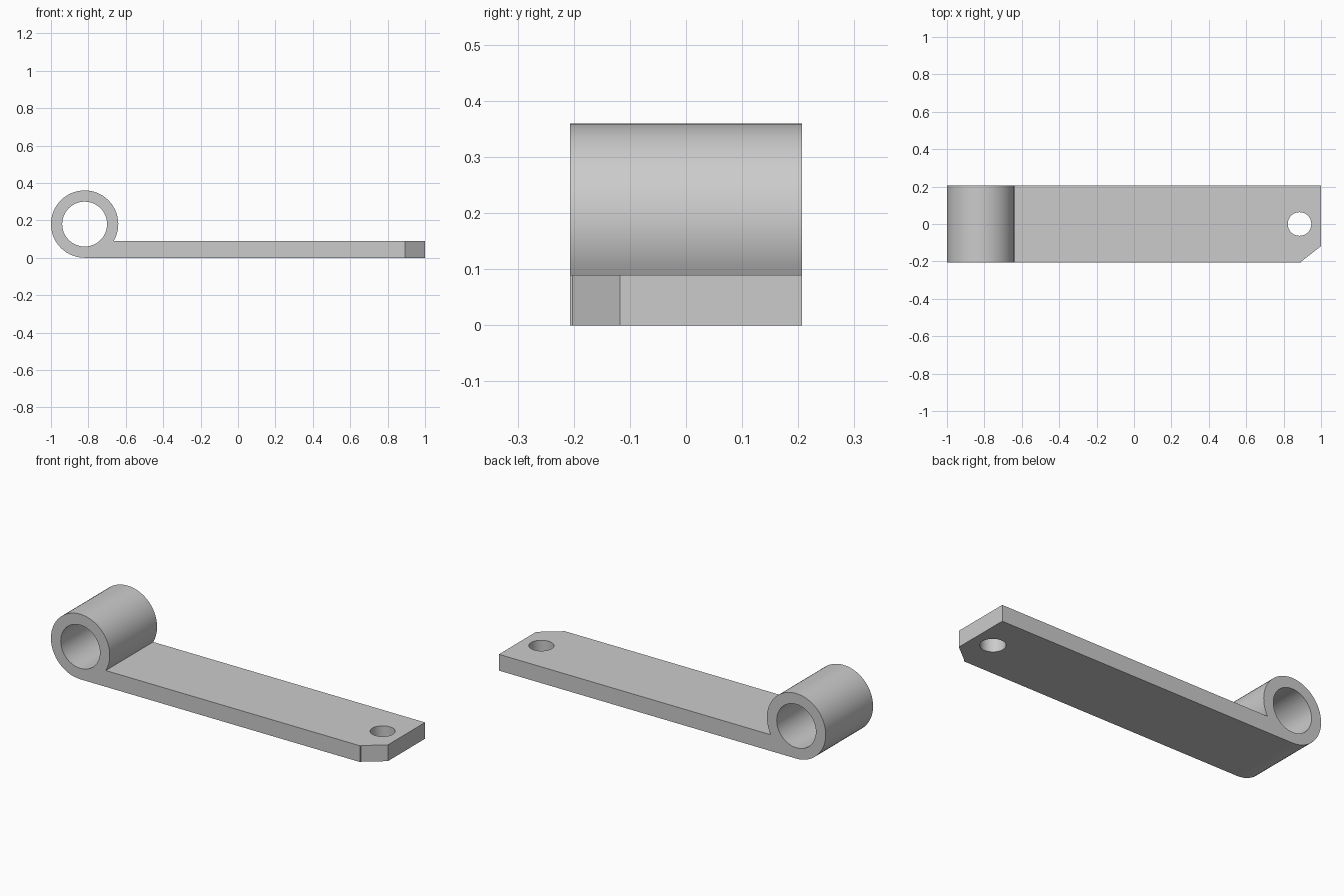
import bpy, bmesh, math

cube = bpy.data.objects.get("Cube")
if cube:
    bpy.data.objects.remove(cube, do_unlink=True)

HALF_WIDTH = 0.207
THICK = 0.09
R_OUT, R_IN = 0.18, 0.12
CX, CZ = -1 + R_OUT, R_OUT
SEGS = 48

grey = bpy.data.materials.new("plain grey")
grey.use_nodes = True
colour = (0.6, 0.6, 0.6, 1)
grey.diffuse_color = colour
grey.node_tree.nodes["Principled BSDF"].inputs["Base Color"].default_value = colour


def prism(name, points, offset):
    """Extrude a closed loop of 3D points along an offset vector."""
    bm = bmesh.new()
    face = bm.faces.new([bm.verts.new(p) for p in points])
    ext = bmesh.ops.extrude_face_region(bm, geom=[face])
    moved = [g for g in ext["geom"] if isinstance(g, bmesh.types.BMVert)]
    bmesh.ops.translate(bm, verts=moved, vec=offset)
    bmesh.ops.recalc_face_normals(bm, faces=bm.faces)
    mesh = bpy.data.meshes.new(name)
    bm.to_mesh(mesh)
    bm.free()
    mesh.materials.append(grey)
    obj = bpy.data.objects.new(name, mesh)
    bpy.context.collection.objects.link(obj)
    return obj


def arc(cx, cy, r, start, end, n):
    return [(cx + r * math.cos(start + (end - start) * i / n),
             cy + r * math.sin(start + (end - start) * i / n)) for i in range(n + 1)]


def cut(target, cutter):
    mod = target.modifiers.new("cut", "BOOLEAN")
    mod.operation = "DIFFERENCE"
    mod.solver = "EXACT"
    mod.object = cutter
    cutter.hide_render = True
    bpy.ops.object.select_all(action="DESELECT")
    target.select_set(True)
    bpy.context.view_layer.objects.active = target
    bpy.ops.object.modifier_apply(modifier=mod.name)
    bpy.data.objects.remove(cutter, do_unlink=True)


# Hinge leaf: flat bar whose end curls into a round eye
join = math.asin((THICK - CZ) / R_OUT)
side = arc(CX, CZ, R_OUT, join, 1.5 * math.pi, SEGS)
side += [(1, 0), (1, THICK)]
leaf = prism("hinge_leaf", [(x, -HALF_WIDTH, z) for x, z in side], (0, 2 * HALF_WIDTH, 0))

# Bore through the eye
bore = arc(CX, CZ, R_IN, 0, 2 * math.pi, SEGS)[:-1]
cut(leaf, prism("bore_cutter", [(x, -1, z) for x, z in bore], (0, 2, 0)))

# Screw hole near the free end
hole = arc(0.885, 0, 0.063, 0, 2 * math.pi, SEGS)[:-1]
cut(leaf, prism("hole_cutter", [(x, y, -1) for x, y in hole], (0, 0, 2)))

# Clipped front corner with its tiny step
corner = [(0.893, -0.3), (0.893, -0.202), (1, -0.118), (1.1, -0.118), (1.1, -0.3)]
cut(leaf, prism("corner_cutter", [(x, y, -1) for x, y in corner], (0, 0, 2)))

# Smooth curves, crisp edges, flat bar faces
leaf.select_set(True)
bpy.context.view_layer.objects.active = leaf
bpy.ops.object.shade_smooth_by_angle(angle=math.radians(30))
weighted = leaf.modifiers.new("flat_faces", "WEIGHTED_NORMAL")
weighted.keep_sharp = True
